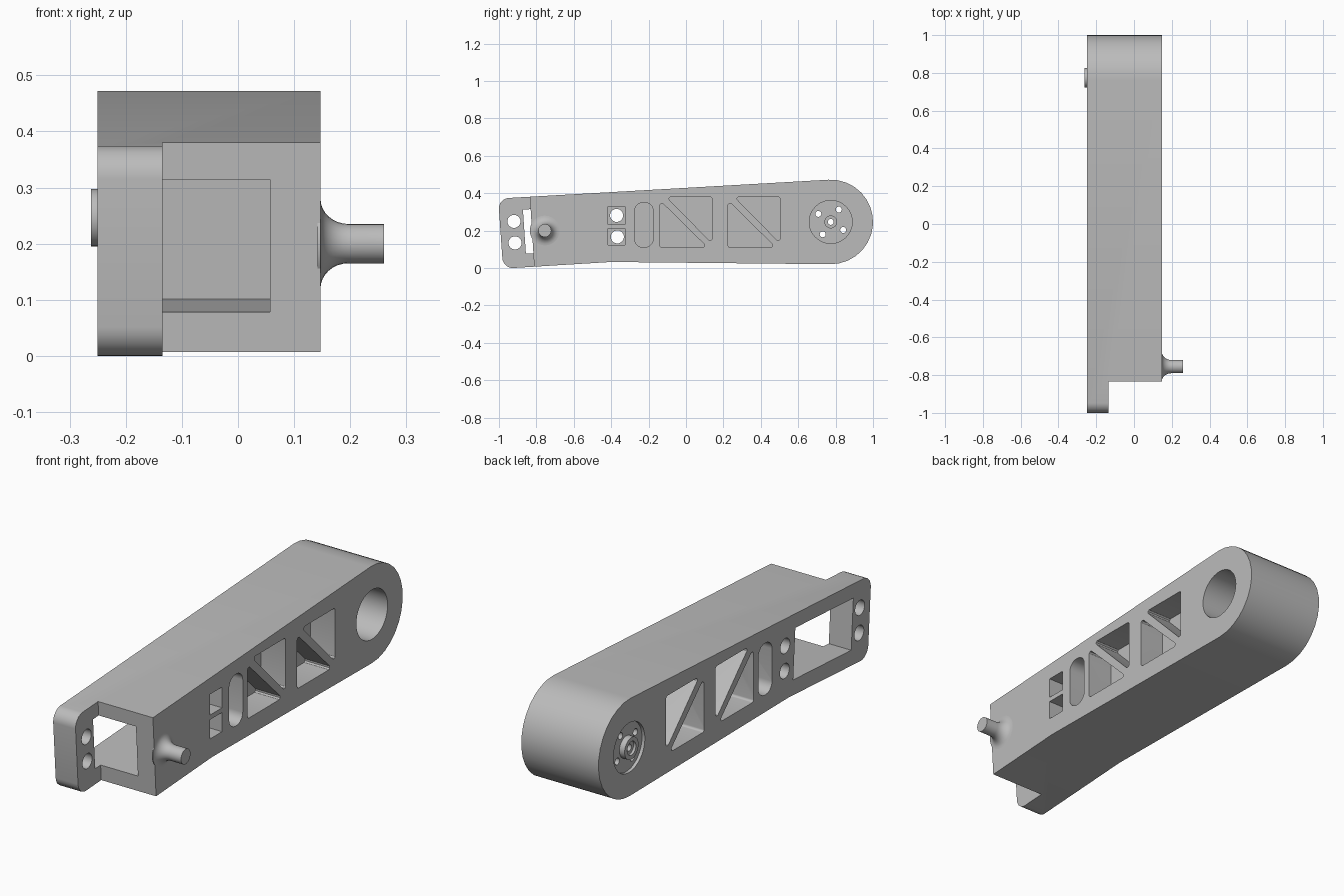
import bpy, bmesh, math
from mathutils import Vector

if "Cube" in bpy.data.objects:
    bpy.data.objects.remove(bpy.data.objects["Cube"])

grey = bpy.data.materials.new("plain_grey")
grey.use_nodes = True
grey.diffuse_color = (0.5, 0.5, 0.5, 1)
grey.node_tree.nodes["Principled BSDF"].inputs["Base Color"].default_value = (0.5, 0.5, 0.5, 1)

RIGHT, LEFT = -0.25, 0.147       # outer x faces of the arm
PLATE = -0.135                   # inner face of the thin mounting plate
HUB = (0.774, 0.246)             # pivot centre in y, z


def finish(name, bm):
    bmesh.ops.recalc_face_normals(bm, faces=bm.faces[:])
    mesh = bpy.data.meshes.new(name)
    bm.to_mesh(mesh)
    bm.free()
    mesh.materials.append(grey)
    ob = bpy.data.objects.new(name, mesh)
    bpy.context.collection.objects.link(ob)
    return ob


def prism(name, outline, x0, x1):
    """Extrude a (y, z) outline along x."""
    bm = bmesh.new()
    face = bm.faces.new([bm.verts.new((x0, y, z)) for y, z in outline])
    out = bmesh.ops.extrude_face_region(bm, geom=[face])
    verts = [v for v in out["geom"] if isinstance(v, bmesh.types.BMVert)]
    bmesh.ops.translate(bm, vec=(x1 - x0, 0, 0), verts=verts)
    return finish(name, bm)


def arc(centre, r, a0, a1, n):
    angles = [math.radians(a0 + (a1 - a0) * i / n) for i in range(n + 1)]
    return [(centre[0] + r * math.cos(a), centre[1] + r * math.sin(a)) for a in angles]


def circle(centre, r, n=32):
    return arc(centre, r, 0, 360, n)[:-1]


def rounded(corners, r, n=5):
    """Fillet every corner of a polygon."""
    result = []
    for i, c in enumerate(corners):
        p = Vector(c)
        u = (Vector(corners[i - 1]) - p).normalized()
        v = (Vector(corners[(i + 1) % len(corners)]) - p).normalized()
        half = u.angle(v) / 2
        centre = p + (u + v).normalized() * (r / math.sin(half))
        start = p + u * (r / math.tan(half)) - centre
        end = p + v * (r / math.tan(half)) - centre
        for k in range(n + 1):
            d = start.lerp(end, k / n).normalized() * r
            result.append(tuple(centre + d))
    return result


def box(y0, y1, z0, z1):
    return [(y0, z0), (y1, z0), (y1, z1), (y0, z1)]


def cut(target, outline, x0, x1):
    tool = prism("cutter", outline, x0, x1)
    tool.hide_render = True
    mod = target.modifiers.new("cut", "BOOLEAN")
    mod.operation, mod.solver, mod.object = "DIFFERENCE", "EXACT", tool
    bpy.context.view_layer.objects.active = target
    bpy.ops.object.modifier_apply(modifier=mod.name)
    bpy.data.objects.remove(tool)


def smooth(ob):
    bpy.ops.object.select_all(action="DESELECT")
    ob.select_set(True)
    bpy.context.view_layer.objects.active = ob
    bpy.ops.object.shade_smooth_by_angle(angle=math.radians(30))


# Arm body: rounded mounting end, tapered sides, round pivot end
tip = [(-0.5, 0.4), (-1.004, 0.371), (-0.978, -0.0035), (-0.5, 0.026)]
tip = rounded(tip, 0.055)[6:18]
body = prism("arm_body", tip + [(-0.4, 0.032)] + arc(HUB, 0.226, -90, 93, 15), RIGHT, LEFT)

# Step that leaves only the thin mounting plate at the front
cut(body, [(-1.1, -0.1), (-0.805, -0.1), (-0.842, 0.5), (-1.1, 0.5)], PLATE, 0.3)

# Housing cavity, open to the front and to the right side
cut(body, [(-0.872, 0.312), (-0.856, 0.076), (-0.43, 0.101), (-0.446, 0.337)], -0.4, 0.057)

# Screw holes in the plate and their square access pockets
for centre in [(-0.92, 0.249), (-0.914, 0.134), (-0.371, 0.281), (-0.367, 0.166)]:
    cut(body, circle(centre, 0.035, 24), -0.4, 0.0)
for z0, z1 in [(0.233, 0.329), (0.122, 0.211)]:
    cut(body, box(-0.417, -0.327, z0, z1), PLATE, 0.3)

# Lightening pockets on both sides of a central web
pockets = [rounded(box(-0.275, -0.175, 0.11, 0.35), 0.045)]
for s in (0, 0.364):
    lower = [(-0.139 + s, 0.36), (-0.139 + s, 0.11), (0.115 + s, 0.11)]
    upper = [(-0.105 + s, 0.38), (0.139 + s, 0.38), (0.139 + s, 0.132)]
    pockets += [rounded(lower, 0.01, 4), rounded(upper, 0.01, 4)]
for outline in pockets:
    cut(body, outline, 0.02, 0.3)
    cut(body, outline, -0.4, -0.11)

# Pivot bore
cut(body, circle(HUB, 0.115, 40), -0.4, 0.3)
smooth(body)

# Pivot disc with screw holes, closing the right end of the bore
disc = prism("pivot_disc", circle(HUB, 0.115, 40), -0.235, -0.2)
cut(disc, circle(HUB, 0.032, 24), -0.3, -0.1)
for centre in arc(HUB, 0.079, 57, 327, 3):
    cut(disc, circle(centre, 0.016, 16), -0.3, -0.1)
smooth(disc)

# Raised collar and its inner ring
collar = prism("pivot_collar", circle(HUB, 0.051), -0.262, -0.234)
cut(collar, circle(HUB, 0.032, 24), -0.3, -0.1)
smooth(collar)
ring = prism("pivot_inner_ring", circle(HUB, 0.033, 24), -0.25, -0.215)
cut(ring, circle(HUB, 0.016, 16), -0.3, -0.1)
smooth(ring)

# Peg with a flared root, lathed about the x axis
flare = arc((0.197, 0.08), 1, 180, 270, 8)
profile = [(LEFT - 0.005, 0.08)]
profile += [(0.197 + 0.05 * (x - 0.197), 0.08 + 0.045 * (r - 0.08)) for x, r in flare]
profile += [(0.26, 0.035)]
bm = bmesh.new()
N = 24
rows = []
for x, r in profile:
    rows.append([bm.verts.new((x, y, z)) for y, z in circle((-0.755, 0.2), r, N)])
for a, b in zip(rows, rows[1:]):
    for i in range(N):
        j = (i + 1) % N
        bm.faces.new((a[i], a[j], b[j], b[i]))
bm.faces.new(rows[0])
bm.faces.new(rows[-1])
smooth(finish("side_peg", bm))
